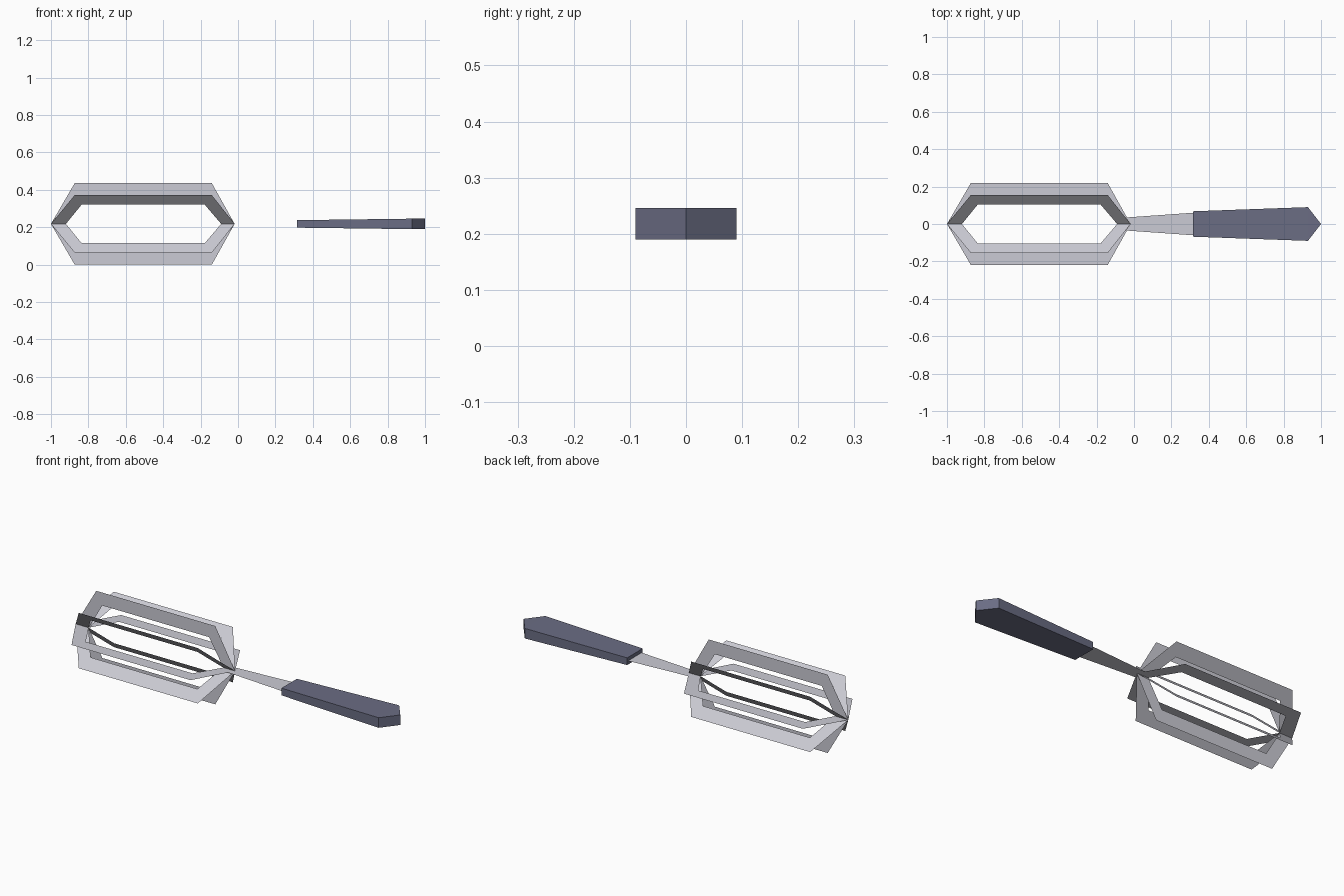
import bpy
import bmesh
import math
from mathutils import Matrix

cube = bpy.data.objects.get("Cube")
if cube:
    bpy.data.objects.remove(cube, do_unlink=True)

AXIS_Z = 0.218


def material(name, rgb):
    mat = bpy.data.materials.new(name)
    mat.use_nodes = True
    mat.diffuse_color = (*rgb, 1)
    mat.node_tree.nodes["Principled BSDF"].inputs["Base Color"].default_value = (*rgb, 1)
    return mat


def finish(name, bm, mat):
    mesh = bpy.data.meshes.new(name)
    bm.to_mesh(mesh)
    bm.free()
    mesh.materials.append(mat)
    obj = bpy.data.objects.new(name, mesh)
    obj.location.z = AXIS_Z
    bpy.context.collection.objects.link(obj)
    return obj


steel = material("pale steel", (0.60, 0.60, 0.66))
grip = material("slate blue grip", (0.145, 0.152, 0.23))


def hexagon(tip_a, corner_a, corner_b, tip_b, r):
    return [(tip_a, 0), (corner_a, r), (corner_b, r),
            (tip_b, 0), (corner_b, -r), (corner_a, -r)]


# Whisk loops: flat hexagonal bands turned around the long axis
outer = hexagon(-1, -0.873, -0.14, -0.018, 0.218)
inner = hexagon(-0.92, -0.836, -0.178, -0.09, 0.146)
for i in range(4):
    bm = bmesh.new()
    rings = [[bm.verts.new((x, y, 0)) for x, y in ring] for ring in (outer, inner)]
    for j in range(6):
        k = (j + 1) % 6
        bm.faces.new((rings[0][k], rings[0][j], rings[1][j], rings[1][k]))
    bm.transform(Matrix.Rotation(math.radians(45 * i), 4, 'X'))
    finish(f"whisk_loop_{i + 1}", bm, steel)

# Shank: flat tapered strip between the loops and the handle
bm = bmesh.new()
bm.faces.new([bm.verts.new((x, y, 0)) for x, y in
              ((-0.04, -0.035), (0.315, -0.06), (0.315, 0.06), (-0.04, 0.035))])
finish("shank", bm, steel)

# Handle: pointed slab that thickens towards its end
bm = bmesh.new()
plan = [(0.315, -0.068, 0.02), (0.93, -0.09, 0.028), (1, 0, 0.028),
        (0.93, 0.09, 0.028), (0.315, 0.068, 0.02)]
top = [bm.verts.new((x, y, h)) for x, y, h in plan]
bottom = [bm.verts.new((x, y, -h)) for x, y, h in plan]
# Each broad side is a tapered panel plus a triangular tip
for ring in (top, bottom):
    bm.faces.new((ring[0], ring[1], ring[3], ring[4]))
    bm.faces.new((ring[1], ring[2], ring[3]))
for j in range(5):
    k = (j + 1) % 5
    bm.faces.new((bottom[j], bottom[k], top[k], top[j]))
bmesh.ops.recalc_face_normals(bm, faces=bm.faces)
finish("handle", bm, grip)
